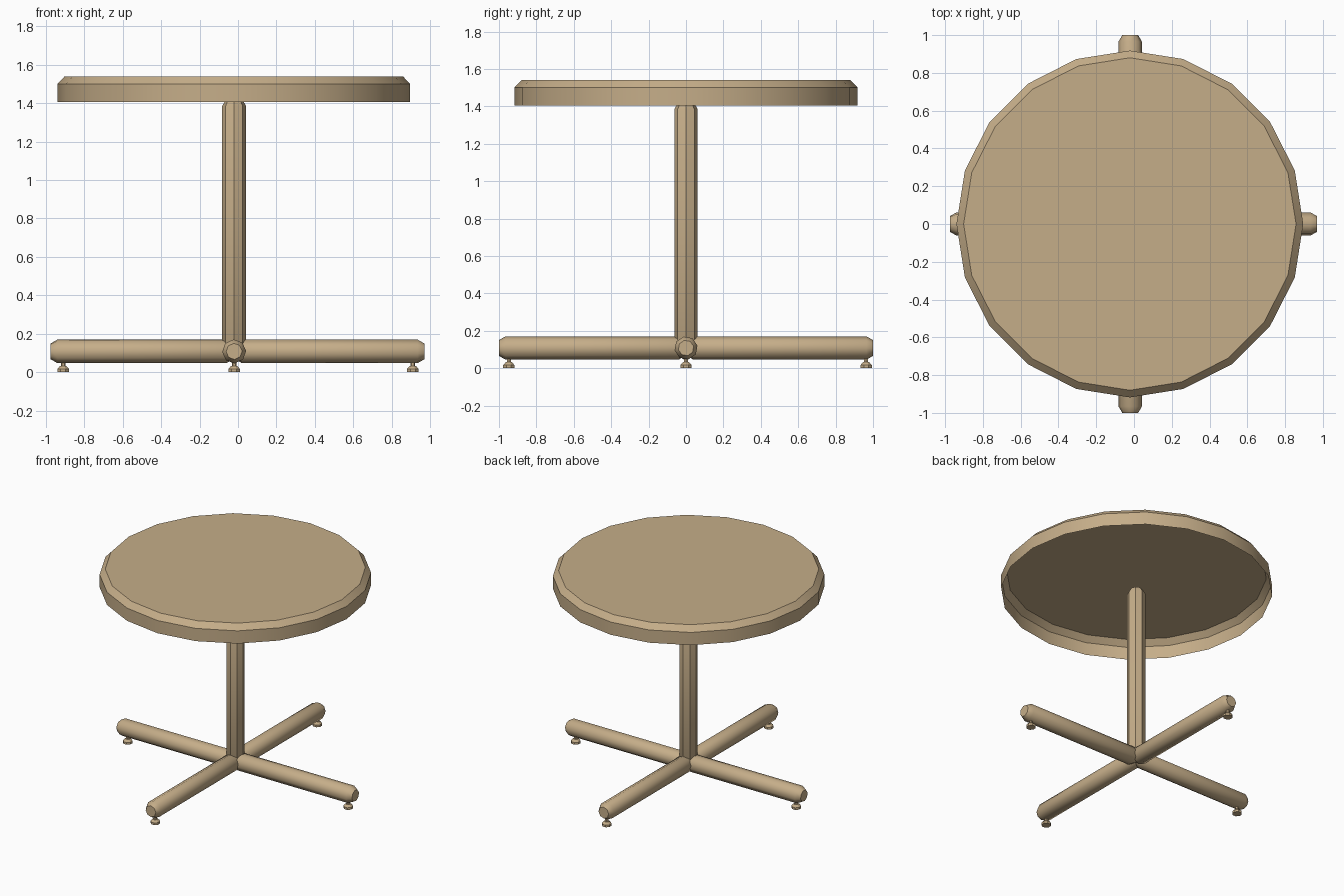
import bpy, bmesh
from math import cos, sin, pi, radians
from mathutils import Vector

if "Cube" in bpy.data.objects:
    bpy.data.objects.remove(bpy.data.objects["Cube"])

CX = -0.02
wood = bpy.data.materials.new("wood")
wood.diffuse_color = (0.56, 0.42, 0.25, 1)
wood.use_nodes = True
wood.node_tree.nodes["Principled BSDF"].inputs["Base Color"].default_value = wood.diffuse_color


def turned(name, rings, origin, axis=(0, 0, 1), sides=8, phase=0.0,
           caps=(True, True), smooth=30):
    """Loft polygon rings (distance, radius) along an axis."""
    bm = bmesh.new()
    rot = Vector(axis).to_track_quat('Z', 'Y')
    loops = []
    for t, r in rings:
        loops.append([bm.verts.new(rot @ Vector((
            r * cos(2 * pi * i / sides + phase),
            r * sin(2 * pi * i / sides + phase), t)))
            for i in range(sides)])
    for a, b in zip(loops, loops[1:]):
        for i in range(sides):
            j = (i + 1) % sides
            bm.faces.new((a[i], a[j], b[j], b[i]))
    if caps[0]:
        bm.faces.new(loops[0][::-1])
    if caps[1]:
        bm.faces.new(loops[-1])
    mesh = bpy.data.meshes.new(name)
    bm.to_mesh(mesh)
    bm.free()
    mesh.materials.append(wood)
    ob = bpy.data.objects.new(name, mesh)
    bpy.context.collection.objects.link(ob)
    ob.location = origin
    bpy.ops.object.select_all(action='DESELECT')
    ob.select_set(True)
    bpy.context.view_layer.objects.active = ob
    bpy.ops.object.shade_smooth_by_angle(angle=radians(smooth))
    return ob


def chamfered(start, end, r=0.0625, tip=0.042, c=0.035):
    return [(start, tip), (start + c, r), (end - c, r), (end, tip)]


# Table top: thin shell, open underneath
turned("table_top", [(1.405, 0.918), (1.50, 0.918), (1.54, 0.88)],
       (CX - 0.002, 0, 0), sides=20, caps=(False, True))

# Central post
turned("post", chamfered(0.115, 1.42), (CX, 0, 0))

# Four base legs: direction, leg end, foot distance, roll
legs = {
    "right": ((1, 0, 0), 0.99, 0.93, 12),
    "left": ((-1, 0, 0), 0.955, 0.89, 12),
    "front": ((0, -1, 0), 1.0, 0.947, 3),
    "back": ((0, 1, 0), 1.0, 0.963, 3),
}
for side, (d, end, foot, roll) in legs.items():
    turned(side + "_leg", chamfered(0.005, end), (CX, 0, 0.108), d,
           phase=radians(roll), smooth=46)
    # Glide foot: flared pad on a thin stem
    at = Vector((CX, 0, 0)) + Vector(d) * foot
    turned(side + "_foot_pad", [(0, 0.033), (0.016, 0.033), (0.032, 0.018)],
           at, phase=pi / 8)
    turned(side + "_foot_stem", [(0.015, 0.012), (0.075, 0.012)], at, sides=6)
